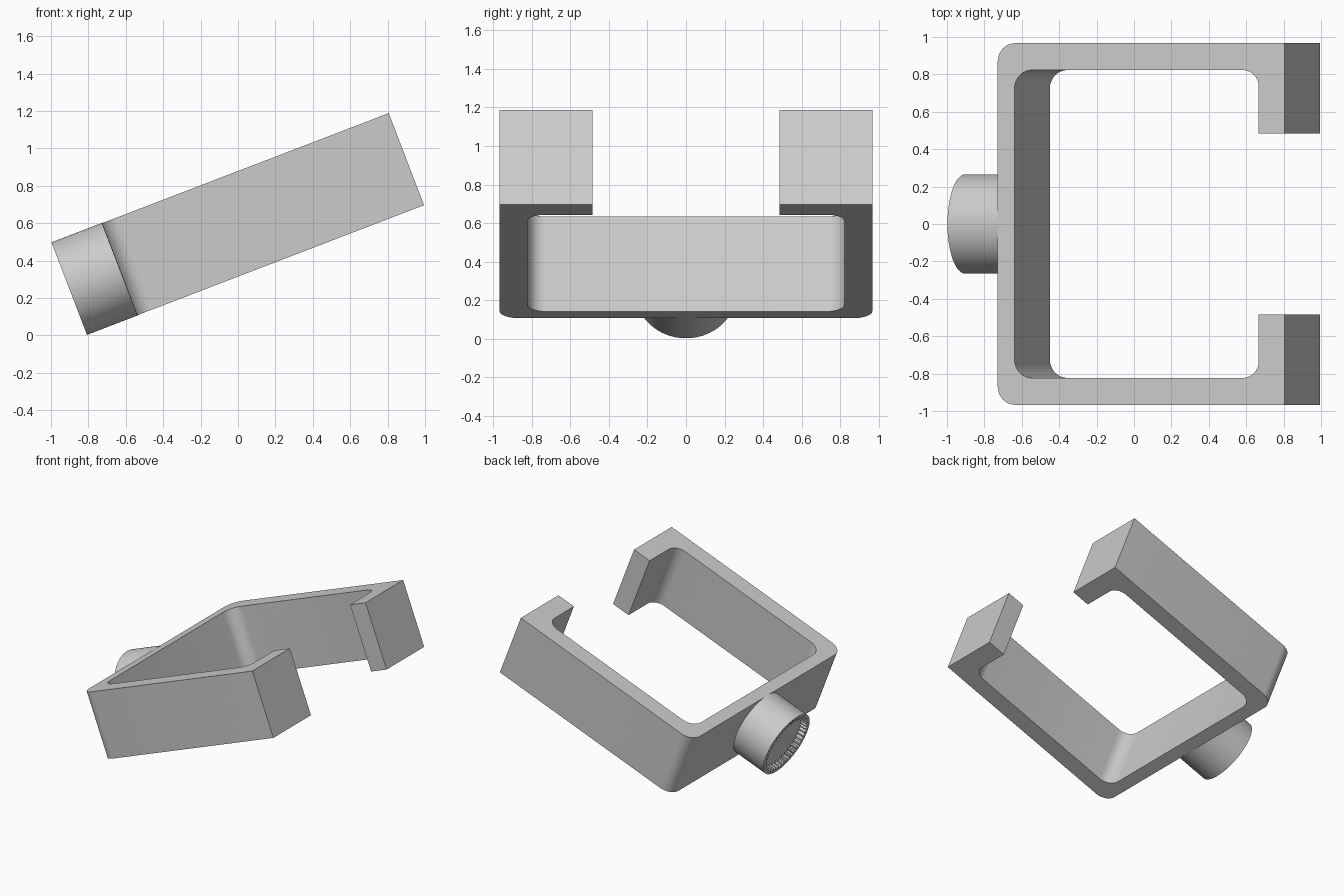
import bpy, bmesh, math
from mathutils import Vector

if "Cube" in bpy.data.objects:
    bpy.data.objects.remove(bpy.data.objects["Cube"], do_unlink=True)

TILT = math.radians(21)
LENGTH, HEIGHT, HALF_WIDTH = 1.644, 0.527, 0.967

grey = bpy.data.materials.new("plain grey")
grey.use_nodes = True
grey.diffuse_color = (0.6, 0.6, 0.6, 1)
grey.node_tree.nodes["Principled BSDF"].inputs["Base Color"].default_value = (0.6, 0.6, 0.6, 1)


def finish(bm, name):
    """Turn the bmesh into a tilted, smoothly shaded object."""
    bmesh.ops.recalc_face_normals(bm, faces=bm.faces)
    mesh = bpy.data.meshes.new(name)
    bm.to_mesh(mesh)
    bm.free()
    mesh.materials.append(grey)
    obj = bpy.data.objects.new(name, mesh)
    bpy.context.collection.objects.link(obj)
    obj.location = (-0.54, 0, 0.107)
    obj.rotation_euler = (0, -TILT, 0)
    bpy.ops.object.select_all(action="DESELECT")
    obj.select_set(True)
    bpy.context.view_layer.objects.active = obj
    bpy.ops.object.shade_smooth_by_angle(angle=math.radians(30))


def fillet(before, corner, after, radius, steps=8):
    """Points of a round right-angled corner."""
    corner = Vector(corner)
    a = (Vector(before) - corner).normalized() * radius
    b = (Vector(after) - corner).normalized() * radius
    angles = [math.pi / 2 * i / steps for i in range(steps + 1)]
    return [corner + a * (1 - math.sin(t)) + b * (1 - math.cos(t)) for t in angles]


# Clip: half of the C-shaped outline, corner point and radius, from back to lip
corners = [((0, 0), 0), ((0, HALF_WIDTH), 0.1), ((LENGTH, HALF_WIDTH), 0),
           ((LENGTH, 0.485), 0), ((1.495, 0.485), 0), ((1.495, 0.823), 0.09),
           ((0.096, 0.823), 0.1), ((0.096, 0), 0)]
half = []
for i, (point, radius) in enumerate(corners):
    if radius:
        half += fillet(corners[i - 1][0], point, corners[i + 1][0], radius)
    else:
        half.append(Vector(point))
outline = half[1:-1] + [Vector((p.x, -p.y)) for p in reversed(half[1:-1])]

bm = bmesh.new()
base = bm.faces.new([bm.verts.new((p.x, p.y, 0)) for p in outline])
top = bmesh.ops.extrude_face_region(bm, geom=[base])["geom"]
bmesh.ops.translate(bm, vec=(0, 0, HEIGHT),
                    verts=[v for v in top if isinstance(v, bmesh.types.BMVert)])
finish(bm, "clip_frame")

# Round socket on the back wall with a toothed recess in its end
TEETH = 40
COUNT = TEETH * 4


def ring(bm, x, radius_at):
    verts = []
    for i in range(COUNT):
        a = math.tau * i / COUNT
        r = radius_at(i)
        verts.append(bm.verts.new((x, r * math.cos(a), HEIGHT / 2 + r * math.sin(a))))
    return verts


def plain(i):
    return 0.265


def toothed(i):
    return 0.25 if i % 4 < 2 else 0.22


bm = bmesh.new()
rings = [ring(bm, 0.01, plain), ring(bm, -0.287, plain),
         ring(bm, -0.287, toothed), ring(bm, -0.235, toothed)]
for a, b in zip(rings, rings[1:]):
    for i in range(COUNT):
        j = (i + 1) % COUNT
        bm.faces.new((a[i], a[j], b[j], b[i]))
bm.faces.new(rings[0])
bm.faces.new(rings[-1])
finish(bm, "toothed_socket")
